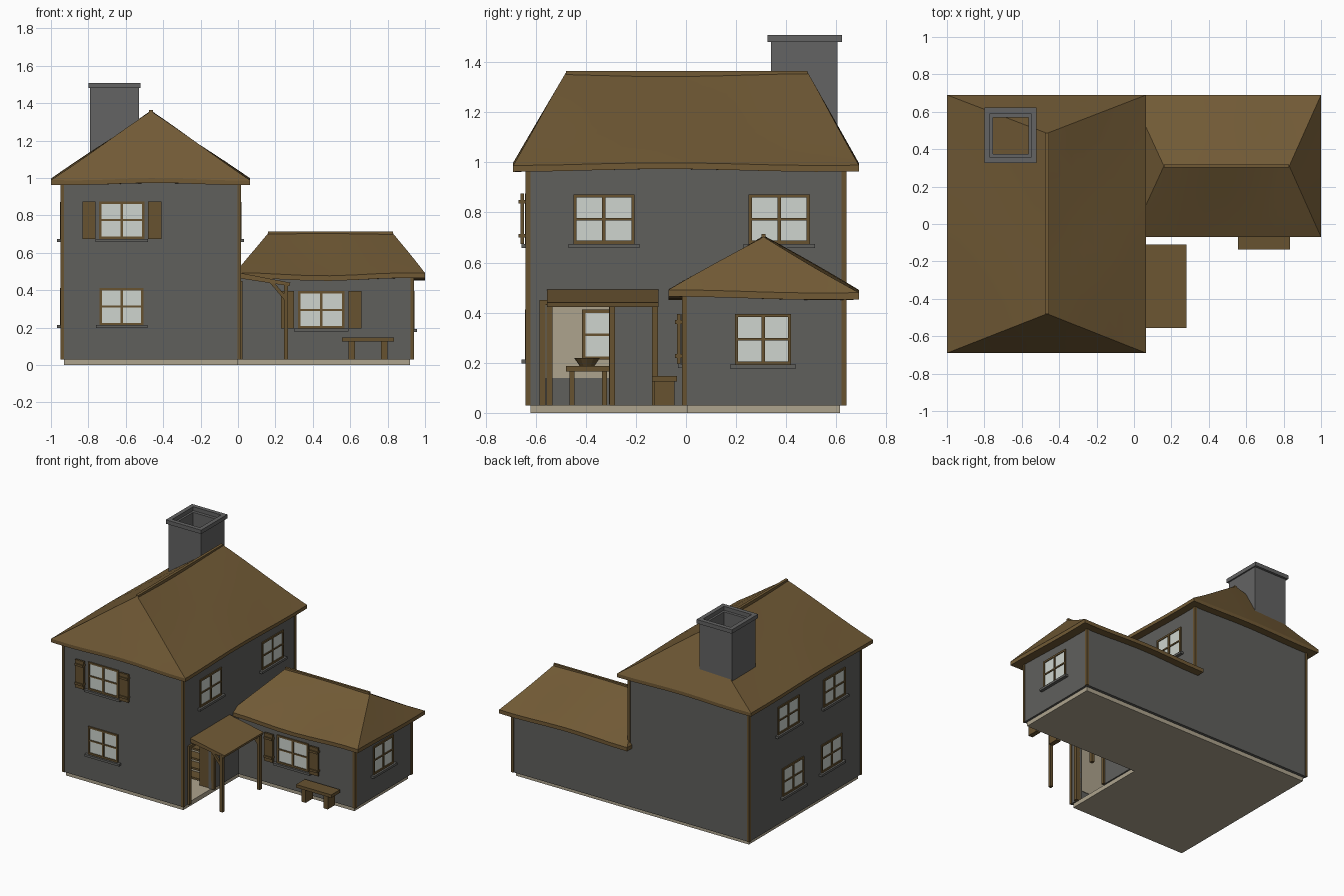
import bpy, bmesh, math
from mathutils import Matrix, Vector

if "Cube" in bpy.data.objects:
    bpy.data.objects.remove(bpy.data.objects["Cube"])


def material(name, rgb):
    m = bpy.data.materials.new(name)
    m.diffuse_color = (*rgb, 1)
    m.use_nodes = True
    m.node_tree.nodes["Principled BSDF"].inputs["Base Color"].default_value = m.diffuse_color
    return m


WALL = material("grey plaster", (0.115, 0.115, 0.108))
ROOF = material("thatch brown", (0.165, 0.102, 0.036))
WOOD = material("dark timber", (0.135, 0.085, 0.030))
STONE = material("pale stone", (0.42, 0.37, 0.27))
GLASS = material("pale glass", (0.62, 0.66, 0.62))
GREY = material("chimney grey", (0.125, 0.125, 0.125))


def finish(name, bm, mat):
    bmesh.ops.recalc_face_normals(bm, faces=bm.faces[:])
    me = bpy.data.meshes.new(name)
    bm.to_mesh(me)
    bm.free()
    me.materials.append(mat)
    ob = bpy.data.objects.new(name, me)
    bpy.context.collection.objects.link(ob)
    return ob


def add_box(bm, x0, x1, y0, y1, z0, z1):
    c = Vector(((x0 + x1) / 2, (y0 + y1) / 2, (z0 + z1) / 2))
    s = Matrix.Diagonal((abs(x1 - x0), abs(y1 - y0), abs(z1 - z0), 1))
    bmesh.ops.create_cube(bm, size=1, matrix=Matrix.Translation(c) @ s)


def boxes(name, mat, *items):
    bm = bmesh.new()
    for b in items:
        add_box(bm, *b)
    return finish(name, bm, mat)


def prism(name, mat, profile, y0, y1):
    """Extrude an x-z profile along y."""
    bm = bmesh.new()
    f = bm.faces.new([bm.verts.new((x, y0, z)) for x, z in profile])
    r = bmesh.ops.extrude_face_region(bm, geom=[f])
    vs = [v for v in r["geom"] if isinstance(v, bmesh.types.BMVert)]
    bmesh.ops.translate(bm, verts=vs, vec=(0, y1 - y0, 0))
    return finish(name, bm, mat)


def hip_roof(name, x0, x1, y0, y1, zb, zt, ra, rb, amp):
    """Hipped roof with an eave band; gently wavy like old thatch."""
    bm = bmesh.new()
    rect = [(x0, y0), (x1, y0), (x1, y1), (x0, y1)]
    b = [bm.verts.new((x, y, zb)) for x, y in rect]
    t = [bm.verts.new((x, y, zt)) for x, y in rect]
    a, c = bm.verts.new(ra), bm.verts.new(rb)
    bm.faces.new(b)
    for i in range(4):
        j = (i + 1) % 4
        bm.faces.new((b[i], b[j], t[j], t[i]))
    if ra[0] == rb[0]:      # ridge runs along y
        fs = [(t[0], t[1], a), (t[1], t[2], c, a), (t[2], t[3], c), (t[3], t[0], a, c)]
    else:                   # ridge runs along x
        fs = [(t[0], t[1], c, a), (t[1], t[2], c), (t[2], t[3], a, c), (t[3], t[0], a)]
    for f in fs:
        bm.faces.new(f)
    bmesh.ops.subdivide_edges(bm, edges=bm.edges[:], cuts=7, use_grid_fill=True)
    for v in bm.verts:
        v.co.z += amp * math.sin(7 * v.co.x + 1.5) * math.cos(5 * v.co.y + 0.4)
    ob = finish(name, bm, ROOF)
    bpy.ops.object.select_all(action='DESELECT')
    ob.select_set(True)
    bpy.context.view_layer.objects.active = ob
    bpy.ops.object.shade_smooth_by_angle(angle=math.radians(20))


# Foundation and walls
X0, X1, Y0, Y1, XW, YW, T = -0.945, 0.01, -0.635, 0.635, 0.935, -0.01, 0.03
boxes("foundation", STONE, (-0.93, 0.0, -0.62, 0.615, 0, 0.032), (0.0, 0.92, 0.005, 0.615, 0, 0.032))
D0, D1, DT = -0.56, -0.305, 0.43     # doorway
boxes("main_walls", WALL,
      (X0, X1, Y0, Y0 + T, 0.03, 0.98), (X0, X1, Y1 - T, Y1, 0.03, 0.98),
      (X0, X0 + T, Y0 + T, Y1 - T, 0.03, 0.98),
      (X1 - T, X1, Y0 + T, D0, 0.03, 0.98), (X1 - T, X1, D1, Y1 - T, 0.03, 0.98),
      (X1 - T, X1, D0, D1, DT, 0.98))
boxes("wing_walls", WALL, (X1, XW, YW, YW + T, 0.03, 0.48), (X1, XW, Y1 - T, Y1, 0.03, 0.48),
      (XW - T, XW, YW + T, Y1 - T, 0.03, 0.48))
boxes("interior_lining", STONE,
      (X0 + T, X0 + T + 0.004, Y0 + T, Y1 - T, 0.14, 0.47),
      (X0 + T, X1 - T, Y1 - T - 0.004, Y1 - T, 0.14, 0.47),
      (X0 + T, X1 - T, Y0 + T, Y0 + T + 0.004, 0.14, 0.47),
      (X0 + T, X1 - T, Y0 + T, Y1 - T, 0.47, 0.485))

# Timber corner posts
posts = []
for x, y, z0, z1 in ((X0, Y0, 0.03, 0.97), (X1, Y0, 0.03, 0.97), (X0, Y1, 0.03, 0.97),
                     (X1, Y1, 0.46, 0.97), (XW, YW, 0.03, 0.47), (XW, Y1, 0.03, 0.47)):
    sx = 1 if x == X0 else -1
    sy = -1 if y == Y1 else 1
    posts.append((x - sx * 0.005, x + sx * 0.014, y - sy * 0.005, y + sy * 0.014, z0, z1))
boxes("corner_posts", WOOD, *posts)

# Roofs
hip_roof("main_roof", -1.0, 0.065, -0.69, 0.69, 0.968, 0.993, (-0.465, -0.48, 1.355), (-0.465, 0.485, 1.355), 0.006)
hip_roof("wing_roof", -0.015, 1.0, -0.07, 0.69, 0.458, 0.485, (0.16, 0.31, 0.705), (0.83, 0.31, 0.705), 0.008)
boxes("main_ridge_cap", ROOF, (-0.475, -0.455, -0.48, 0.485, 1.34, 1.364))
boxes("wing_ridge_cap", ROOF, (0.16, 0.83, 0.302, 0.318, 0.69, 0.714))


# Chimney: hollow square shaft with a wider cap
def square_tube(name, x0, x1, y0, y1, z0, z1, w):
    boxes(name, GREY, (x0, x1, y0, y0 + w, z0, z1), (x0, x1, y1 - w, y1, z0, z1),
          (x0, x0 + w, y0 + w, y1 - w, z0, z1), (x1 - w, x1, y0 + w, y1 - w, z0, z1))


square_tube("chimney_shaft", -0.79, -0.53, 0.34, 0.605, 1.0, 1.48, 0.035)
square_tube("chimney_cap", -0.80, -0.52, 0.325, 0.622, 1.48, 1.508, 0.03)


# Windows: a = along the wall, d = distance out of the wall
def window(name, side, at, a0, a1, z0, z1, shutters=False):
    def m(p0, p1, d0, d1, q0, q1):
        if side == "front":
            return (p0, p1, at - d1, at - d0, q0, q1)
        s = 1 if side == "right" else -1
        return (at + s * d0, at + s * d1, p0, p1, q0, q1)
    f, ac, zc, g = 0.013, (a0 + a1) / 2, (z0 + z1) / 2, 0.007
    boxes(name + "_glass", GLASS, m(a0 + 0.005, a1 - 0.005, -0.040, 0.002, z0 + 0.005, z1 - 0.005))
    boxes(name + "_frame", WOOD, *[m(p, q, -0.043, 0.008, r, s) for p, q, r, s in (
        (a0, a0 + f, z0, z1), (a1 - f, a1, z0, z1), (a0 + f, a1 - f, z0, z0 + f), (a0 + f, a1 - f, z1 - f, z1),
        (ac - g, ac + g, z0 + f, z1 - f), (a0 + f, a1 - f, zc - 0.005, zc + 0.005))])
    boxes(name + "_sill", WALL, m(a0 - 0.02, a1 + 0.02, -0.01, 0.022, z0 - 0.016, z0))
    if shutters:
        parts = []
        for lo in (a0 - 0.09, a1 + 0.02):
            parts.append(m(lo, lo + 0.07, 0.012, 0.026, z0, z1))
            for z in (z0 + 0.025, z1 - 0.04):
                parts.append(m(lo + 0.003, lo + 0.067, 0.0, 0.034, z, z + 0.015))
        boxes(name + "_shutters", WOOD, *parts)


window("front_upper_window", "front", Y0, -0.742, -0.50, 0.675, 0.875, True)
window("front_lower_window", "front", Y0, -0.74, -0.505, 0.213, 0.412)
window("wing_front_window", "front", YW, 0.32, 0.57, 0.195, 0.395, True)
window("right_upper_window_a", "right", X1, -0.45, -0.205, 0.675, 0.872)
window("right_upper_window_b", "right", X1, 0.25, 0.495, 0.675, 0.872)
window("wing_right_window", "right", XW, 0.195, 0.42, 0.193, 0.395)
window("left_upper_window_a", "left", X0, -0.45, -0.205, 0.675, 0.872)
window("left_upper_window_b", "left", X0, 0.07, 0.315, 0.675, 0.872)
window("left_lower_window_a", "left", X0, -0.415, -0.18, 0.213, 0.412)
window("left_lower_window_b", "left", X0, 0.02, 0.26, 0.213, 0.412)

# Door frame and inward open door
boxes("door_frame", WOOD, (X1 - T - 0.005, X1 + 0.014, D0 - 0.025, D0, 0.03, 0.45),
      (X1 - T - 0.005, X1 + 0.014, D1, D1 + 0.022, 0.03, 0.45),
      (X1 - T - 0.005, X1 + 0.014, D0, D1, DT, 0.45))
boxes("open_door", WOOD, (-0.09, -0.02, D1 - 0.002, D1 + 0.018, 0.035, 0.425))

# Porch: sloping roof, posts and braces
prism("porch_roof", ROOF, [(0.0, 0.495), (0.0, 0.465), (0.275, 0.422), (0.28, 0.44)], -0.555, -0.11)
for n, y in (("front", -0.545), ("back", -0.123)):
    boxes(n + "_porch_post", WOOD, (0.245, 0.267, y - 0.012, y + 0.012, 0.03, 0.435))
    prism(n + "_porch_brace", WOOD, [(0.165, 0.445), (0.19, 0.445), (0.25, 0.375), (0.25, 0.345)], y - 0.008, y + 0.008)

# Bench
boxes("bench", WOOD, (0.555, 0.835, -0.135, -0.035, 0.125, 0.147),
      (0.59, 0.625, -0.125, -0.045, 0.03, 0.125), (0.765, 0.80, -0.125, -0.045, 0.03, 0.125))

# Interior: shelves by the door, table and bowl
boxes("shelf_back", STONE, (-0.33, -0.09, -0.20, -0.19, 0.03, 0.42))
boxes("shelf_boards", WOOD, *[(-0.33, -0.09, -0.28, -0.20, z, z + 0.014) for z in (0.05, 0.12, 0.19, 0.26, 0.33, 0.40)])
boxes("table", WOOD, (-0.68, -0.42, -0.48, -0.30, 0.165, 0.188),
      *[(x, x + 0.02, y, y + 0.02, 0.03, 0.165) for x in (-0.67, -0.45) for y in (-0.465, -0.335)])
bm = bmesh.new()
bmesh.ops.create_cone(bm, cap_ends=True, segments=12, radius1=0.03, radius2=0.052, depth=0.032,
                      matrix=Matrix.Translation((-0.55, -0.395, 0.204)))
finish("bowl", bm, WOOD)
